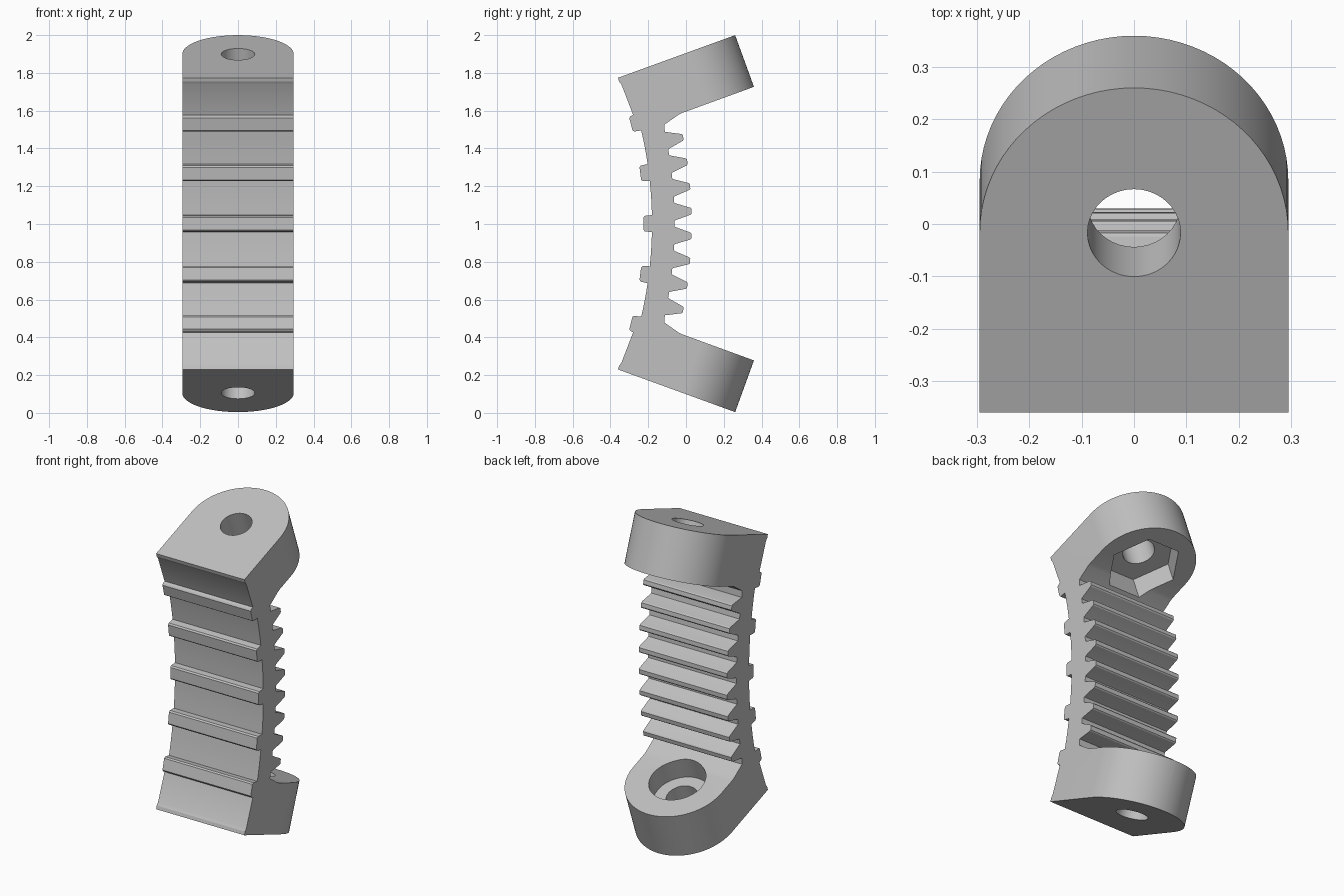
import bpy, bmesh, math
from mathutils import Vector

if "Cube" in bpy.data.objects:
    bpy.data.objects.remove(bpy.data.objects["Cube"])

HALF_W = 0.295                      # half width of the clamp
MID = 1.002                         # height of the symmetry plane
AXIS_Y, R_FRONT, R_TIP, R_ROOT = -2.34, 2.16, 2.37, 2.28
TILT = math.radians(20)
LENGTH, THICK = 0.66, 0.291         # end lug size
BOLT = LENGTH - HALF_W              # bolt centre along the lug


def polar(r, deg):
    a = math.radians(deg)
    return AXIS_Y + r * math.cos(a), r * math.sin(a)


def lug(s, t):
    """Lug coordinates (along, outward) to y and height above the middle."""
    return (-0.36 + s * math.cos(TILT) - t * math.sin(TILT),
            0.772 + s * math.sin(TILT) + t * math.cos(TILT))


def prism(name, ring_a, ring_b):
    bm = bmesh.new()
    a = [bm.verts.new(p) for p in ring_a]
    b = [bm.verts.new(p) for p in ring_b]
    bm.faces.new(a)
    bm.faces.new(b[::-1])
    for i in range(len(a)):
        j = (i + 1) % len(a)
        bm.faces.new((a[j], a[i], b[i], b[j]))
    bmesh.ops.recalc_face_normals(bm, faces=bm.faces)
    mesh = bpy.data.meshes.new(name)
    bm.to_mesh(mesh)
    bm.free()
    obj = bpy.data.objects.new(name, mesh)
    bpy.context.collection.objects.link(obj)
    return obj


def lug_prism(name, outline, t0, t1, side):
    """Extrude an (x, along) outline through the lug; side is 1 top, -1 bottom."""
    def ring(t):
        out = []
        for x, s in outline:
            y, h = lug(s, t)
            out.append(Vector((x, y, MID + side * h)))
        return out
    return prism(name, ring(t0), ring(t1))


def disc(radius, sides):
    return [(radius * math.cos(math.tau * i / sides),
             BOLT + radius * math.sin(math.tau * i / sides)) for i in range(sides)]


# Upper half of the side profile: ribbed front going up
half = [polar(R_FRONT - 0.045, 0.9), polar(R_FRONT - 0.037, 1.12), polar(R_FRONT, 1.2)]
for k in (1, 2):
    c = 7.2 * k
    half += [polar(R_FRONT, c - 6 + 1.2 * i) for i in range(1, 5)]
    half += [polar(R_FRONT, c - 1.2), polar(R_FRONT - 0.037, c - 1.12),
             polar(R_FRONT - 0.045, c - 0.9), polar(R_FRONT - 0.045, c + 0.9),
             polar(R_FRONT - 0.037, c + 1.12)]
    half.append(polar(R_FRONT if k == 1 else R_FRONT - 0.021, c + 1.2))

# End lug with chamfered front corner and sloped inner root
half += [(-0.342, 0.737), (-0.354, 0.752), lug(0, 0), lug(LENGTH, 0),
         lug(LENGTH, -THICK), lug(0.256, -THICK), (-0.04, 0.576), (-0.114, 0.524)]

# Teeth on the back going down to the middle
PITCH = 3.18
half.append(polar(R_ROOT, PITCH * 4 - 0.45))
for k in (3.5, 2.5, 1.5, 0.5):
    c = PITCH * k
    half += [polar(R_ROOT + 0.008, c + 1.1), polar(R_TIP - 0.006, c + 0.45),
             polar(R_TIP, c + 0.3), polar(R_TIP, c - 0.3),
             polar(R_TIP - 0.006, c - 0.45), polar(R_ROOT + 0.008, c - 1.1),
             polar(R_ROOT, c - 1.2)]
    if k > 1:
        half.append(polar(R_ROOT, c - PITCH + 1.2))

profile = half + [(y, -h) for y, h in reversed(half)]
body = prism("toothed_clamp_body",
             [(-HALF_W, y, MID + h) for y, h in profile],
             [(HALF_W, y, MID + h) for y, h in profile])

# Cutters: rounded lug ends, bolt holes, hex nut pocket and round counterbore
arc = [(HALF_W * math.cos(math.pi * i / 40),
        BOLT + HALF_W * math.sin(math.pi * i / 40)) for i in range(41)]
corners = arc + [(-0.4, BOLT), (-0.4, 0.9), (0.4, 0.9), (0.4, BOLT)]
cutters = []
for side, pocket in ((1, disc(0.21, 6)), (-1, disc(0.16, 48))):
    cutters.append(lug_prism("end_rounding_cutter", corners, -0.4, 0.1, side))
    cutters.append(lug_prism("bolt_hole_cutter", disc(0.089, 40), -0.33, 0.1, side))
    cutters.append(lug_prism("pocket_cutter", pocket, -0.345, 0.125 - THICK, side))

bpy.context.view_layer.objects.active = body
body.select_set(True)
for cutter in cutters:
    cutter.hide_render = True
    mod = body.modifiers.new("cut", 'BOOLEAN')
    mod.operation = 'DIFFERENCE'
    mod.solver = 'EXACT'
    mod.object = cutter
    bpy.ops.object.modifier_apply(modifier=mod.name)
    bpy.data.objects.remove(cutter)

# Single grey material
grey = bpy.data.materials.new("light_grey")
grey.use_nodes = True
colour = (0.53, 0.53, 0.53, 1)
grey.diffuse_color = colour
grey.node_tree.nodes["Principled BSDF"].inputs["Base Color"].default_value = colour
body.data.materials.clear()
body.data.materials.append(grey)
bpy.ops.object.shade_smooth_by_angle(angle=math.radians(20))
